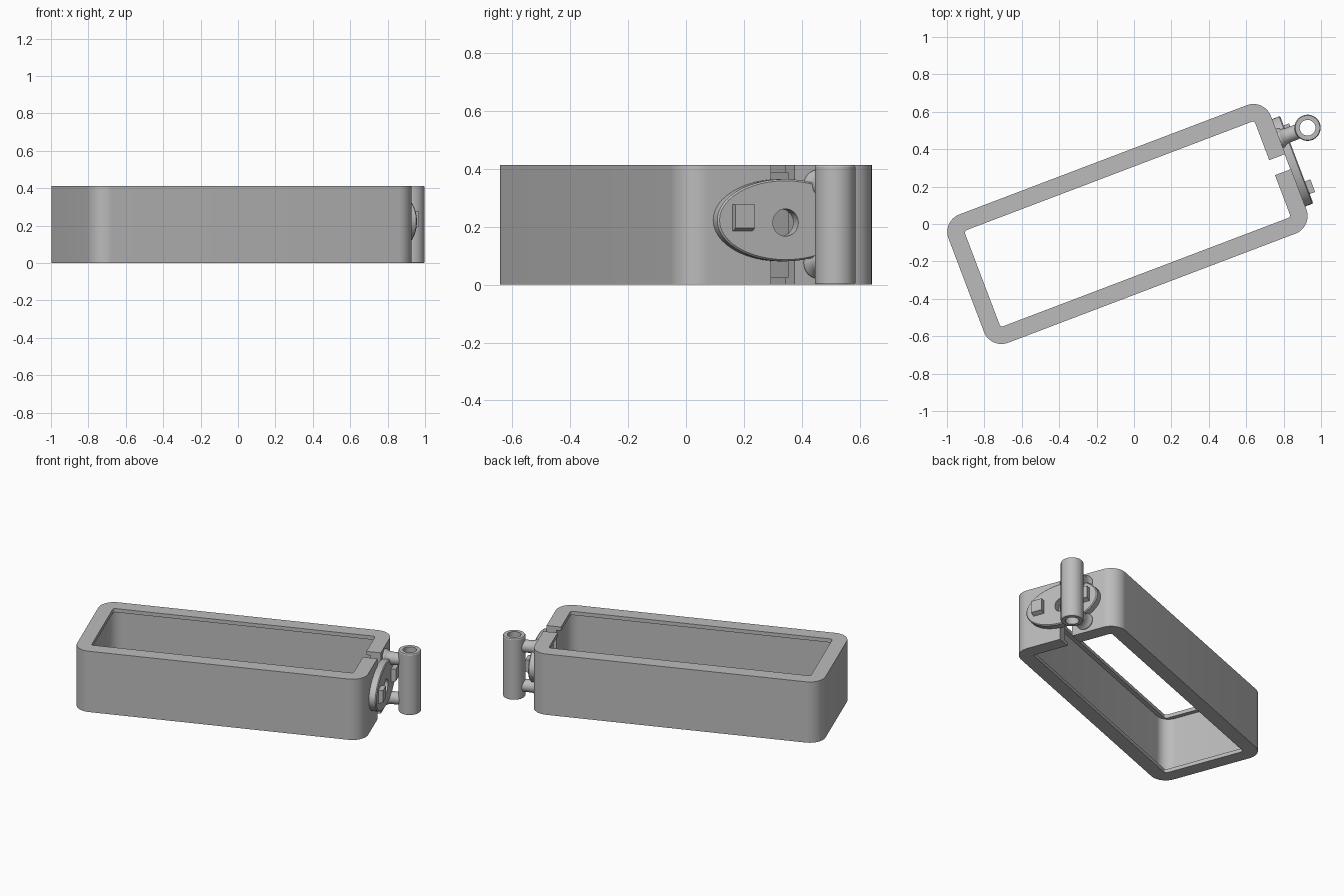
import bpy, bmesh, math
from math import cos, sin, pi, radians
from mathutils import Matrix, Vector

if "Cube" in bpy.data.objects:
    bpy.data.objects.remove(bpy.data.objects["Cube"], do_unlink=True)

grey = bpy.data.materials.new("plain grey")
grey.use_nodes = True
grey.diffuse_color = (0.5, 0.5, 0.5, 1)
grey.node_tree.nodes["Principled BSDF"].inputs["Base Color"].default_value = (0.5, 0.5, 0.5, 1)

H = 0.412                    # frame height
L, W = 0.922, 0.367          # outer half length and half width
PLACE = Matrix.Translation((-0.035, 0, 0)) @ Matrix.Rotation(radians(20.8), 4, 'Z')


def finish(bm, name):
    bmesh.ops.recalc_face_normals(bm, faces=bm.faces)
    bm.transform(PLACE)
    mesh = bpy.data.meshes.new(name)
    bm.to_mesh(mesh)
    bm.free()
    mesh.materials.append(grey)
    ob = bpy.data.objects.new(name, mesh)
    bpy.context.collection.objects.link(ob)
    bpy.ops.object.select_all(action='DESELECT')
    ob.select_set(True)
    bpy.context.view_layer.objects.active = ob
    bpy.ops.object.shade_smooth_by_angle(angle=radians(30))
    return ob


def loft(name, loops, wrap_profile=True, wrap_path=True):
    """Join equal-length loops with quads; cap whatever stays open."""
    bm = bmesh.new()
    rows = [[bm.verts.new(p) for p in loop] for loop in loops]
    n, m = len(rows), len(rows[0])
    for i in range(n if wrap_profile else n - 1):
        a, b = rows[i], rows[(i + 1) % n]
        for j in range(m if wrap_path else m - 1):
            k = (j + 1) % m
            bm.faces.new((a[j], a[k], b[k], b[j]))
    if not wrap_path:
        bm.faces.new([r[0] for r in rows])
        bm.faces.new([r[-1] for r in rows])
    if not wrap_profile:
        bm.faces.new(rows[0])
        bm.faces.new(rows[-1])
    return finish(bm, name)


def frame_loop(inset, r, z):
    """Rounded rectangle, open at the gap in its +x side."""
    hx, hy = L - inset, W - inset
    pts = [(hx, 0.05, z)]
    for q, (sx, sy) in enumerate([(1, 1), (-1, 1), (-1, -1), (1, -1)]):
        for s in range(13):
            a = (q + s / 12) * pi / 2
            pts.append((sx * (hx - r) + r * cos(a), sy * (hy - r) + r * sin(a), z))
    return pts + [(hx, -0.036, z)]


def oval_x(x, ry, rz, y=0, z=H / 2, n=48):
    """Oval lying across the x axis."""
    return [(x, y + ry * cos(2 * pi * i / n), z + rz * sin(2 * pi * i / n)) for i in range(n)]


def circle_z(c, r, z, n=40):
    return [(c[0] + r * cos(2 * pi * i / n), c[1] + r * sin(2 * pi * i / n), z) for i in range(n)]


# Split frame with a thin lip inside the top and bottom rims
lip, wall, t = 0.092, 0.064, 0.025
loft("split_frame", [
    frame_loop(0, 0.1, 0), frame_loop(0, 0.1, H),
    frame_loop(lip, 0.015, H), frame_loop(lip, 0.015, H - t),
    frame_loop(wall, 0.08, H - t), frame_loop(wall, 0.08, t),
    frame_loop(lip, 0.015, t), frame_loop(lip, 0.015, 0)], wrap_path=False)

# Oval plate bridging the gap, with a round hole
zc = 0.222
x0, x1 = L - 0.004, L + 0.046
loft("oval_plate", [
    oval_x(x0, 0.25, 0.142, z=zc), oval_x(x1 - 0.006, 0.25, 0.142, z=zc),
    oval_x(x1, 0.244, 0.136, z=zc),
    oval_x(x1, 0.047, 0.047, z=zc - 0.008), oval_x(x0, 0.047, 0.047, z=zc - 0.008)])

# Small square tabs on the plate
for side, name in ((1, "back_tab"), (-1, "front_tab")):
    bm = bmesh.new()
    bmesh.ops.create_cube(bm, size=1)
    bm.transform(Matrix.Translation((L + 0.05, side * 0.16, 0.226)) @ Matrix.Diagonal((0.054, 0.072, 0.1, 1)))
    for v in bm.verts:                       # slope the underside
        if v.co.z < 0.2 and v.co.x > L + 0.05:
            v.co.z += 0.02
    finish(bm, name)

# Upright hinge tube
hinge = (1.083, 0.139)
loft("hinge_tube", [
    circle_z(hinge, 0.066, 0), circle_z(hinge, 0.07, 0.006),
    circle_z(hinge, 0.07, H - 0.006), circle_z(hinge, 0.066, H),
    circle_z(hinge, 0.042, H), circle_z(hinge, 0.042, 0)])

# Flared arms carrying the tube
for z, name in ((0.075, "lower_arm"), (0.342, "upper_arm")):
    steps = [(L - 0.02, 0.055), (L + 0.01, 0.055), (L + 0.025, 0.045),
             (L + 0.045, 0.04), (hinge[0] - 0.055, 0.04)]
    loft(name, [oval_x(x, r, r, hinge[1], z, 32) for x, r in steps], wrap_profile=False)
